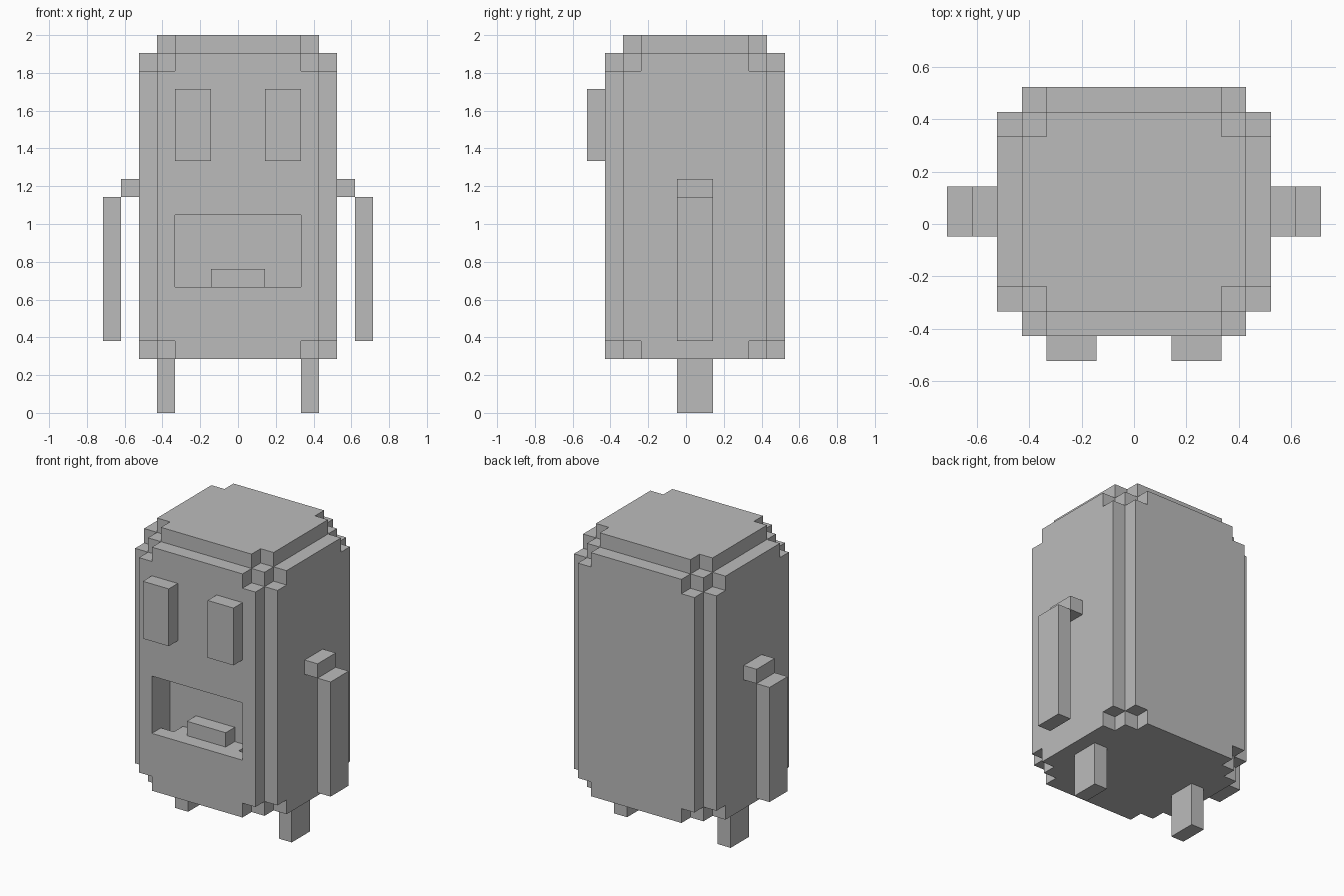
import bpy
import bmesh
from mathutils import Vector

if "Cube" in bpy.data.objects:
    bpy.data.objects.remove(bpy.data.objects["Cube"], do_unlink=True)

U = 2 / 21  # size of one block; all sizes below are in blocks

grey = bpy.data.materials.new("plain_grey")
grey.use_nodes = True
grey.diffuse_color = (0.5, 0.5, 0.5, 1)
grey.node_tree.nodes["Principled BSDF"].inputs["Base Color"].default_value = (0.5, 0.5, 0.5, 1)


def prism(name, axis, outline, low, high):
    """Extrude a flat outline along an axis from low to high."""
    def place(a, b, depth):
        point = [a, b]
        point.insert(axis, depth)
        return Vector(point) * U

    bm = bmesh.new()
    face = bm.faces.new([bm.verts.new(place(a, b, low)) for a, b in outline])
    moved = bmesh.ops.extrude_face_region(bm, geom=[face], use_keep_orig=True)
    shift = place(0, 0, high - low)
    bmesh.ops.translate(bm, vec=shift,
                        verts=[g for g in moved["geom"] if isinstance(g, bmesh.types.BMVert)])
    bmesh.ops.recalc_face_normals(bm, faces=bm.faces)
    mesh = bpy.data.meshes.new(name)
    bm.to_mesh(mesh)
    bm.free()
    mesh.materials.append(grey)
    obj = bpy.data.objects.new(name, mesh)
    bpy.context.collection.objects.link(obj)
    return obj


def box(name, x, y, z):
    outline = [(x[0], y[0]), (x[1], y[0]), (x[1], y[1]), (x[0], y[1])]
    return prism(name, 2, outline, *z)


def panel(name, axis, a, b, low, high):
    """Slab one block thick with a block missing at each corner."""
    (a0, a1), (b0, b1) = a, b
    outline = [(a0, b0 + 1), (a0 + 1, b0 + 1), (a0 + 1, b0),
               (a1 - 1, b0), (a1 - 1, b0 + 1), (a1, b0 + 1),
               (a1, b1 - 1), (a1 - 1, b1 - 1), (a1 - 1, b1),
               (a0 + 1, b1), (a0 + 1, b1 - 1), (a0, b1 - 1)]
    return prism(name, axis, outline, low, high)


def cut(target, cutter):
    cutter.hide_render = True
    mod = target.modifiers.new("cut", "BOOLEAN")
    mod.operation = "DIFFERENCE"
    mod.solver = "EXACT"
    mod.object = cutter
    bpy.context.view_layer.objects.active = target
    bpy.ops.object.modifier_apply(modifier=mod.name)


def span(side, near, far):
    return sorted((side * near, side * far))


# Body: a core with stepped panels on its faces
WIDE, DEEP, TALL = (-4.5, 4.5), (-3.5, 4.5), (3, 20)
core = box("body_core", WIDE, DEEP, TALL)
front = panel("front_panel", 1, WIDE, TALL, -4.5, -3.5)
panel("back_panel", 1, WIDE, TALL, 4.5, 5.5)
panel("top_panel", 2, WIDE, DEEP, 20, 21)

# Mouth opening with a small pit at each rear corner, and a tongue
cutters = [box("mouth_cutter", (-3.5, 3.5), (-6, -2.5), (7, 11))]
cut(front, cutters[0])
cut(core, cutters[0])
for side in (-1, 1):
    cutters.append(box("pit_cutter", span(side, 2.5, 3.5), (-6, -2.5), (6, 8)))
    cut(core, cutters[-1])
for cutter in cutters:
    bpy.data.objects.remove(cutter, do_unlink=True)
box("tongue", (-1.5, 1.5), (-3.5, -2.5), (7, 8))

# Paired parts
LIMB = (-0.5, 1.5)
for side, label in ((1, "left"), (-1, "right")):
    panel(label + "_side_panel", 0, DEEP, TALL, *span(side, 4.5, 5.5))
    box(label + "_eye", span(side, 1.5, 3.5), (-5.5, -4.5), (14, 18))
    box(label + "_shoulder", span(side, 5.5, 6.5), LIMB, (12, 13))
    box(label + "_arm", span(side, 6.5, 7.5), LIMB, (4, 12))
    box(label + "_leg", span(side, 3.5, 4.5), LIMB, (0, 3))
